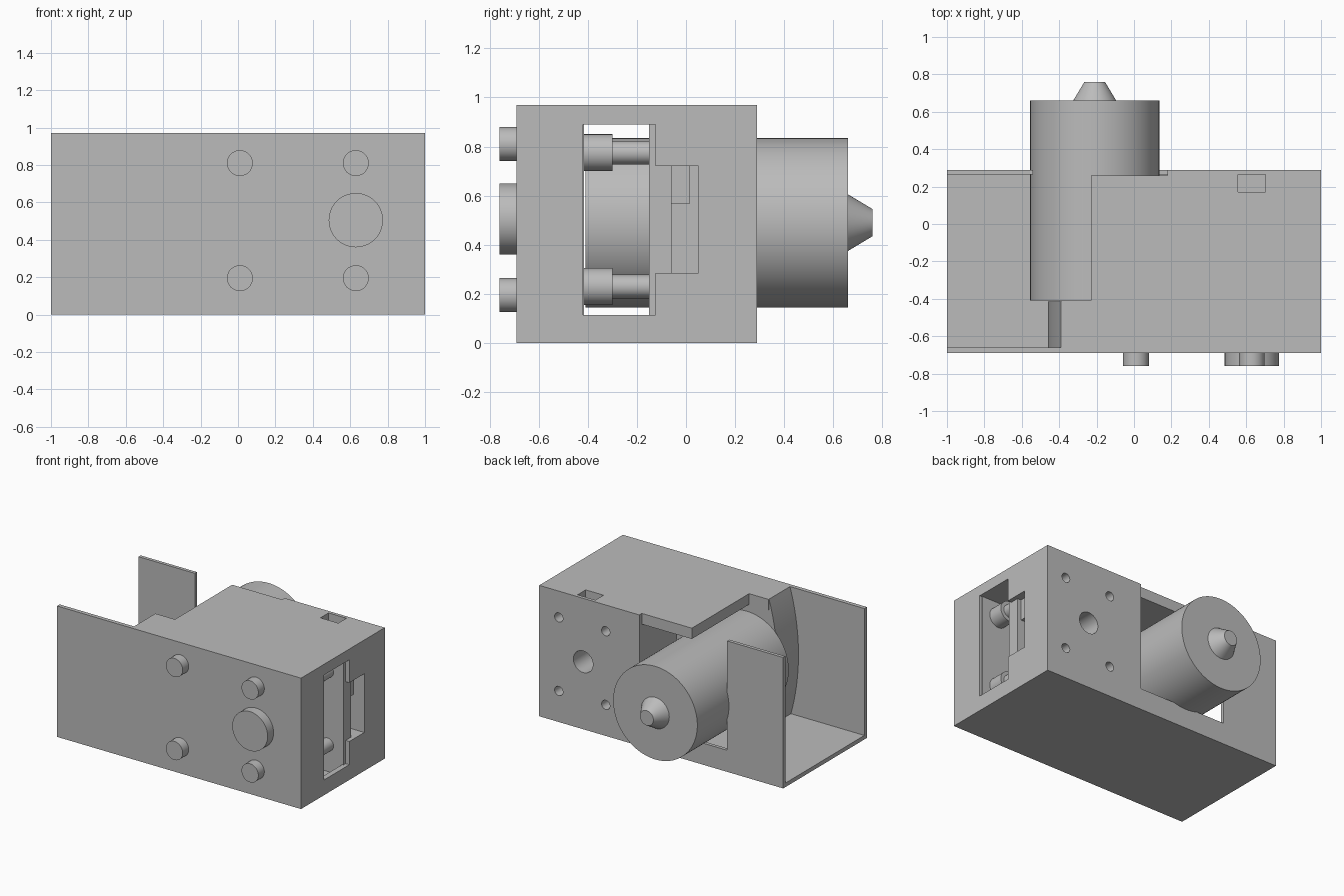
import bpy, bmesh, math
from mathutils import Matrix, Vector

old = bpy.data.objects.get("Cube")
if old:
    bpy.data.objects.remove(old, do_unlink=True)

grey = bpy.data.materials.new("plain_grey")
grey.use_nodes = True
COLOUR = (0.5, 0.5, 0.5, 1)
grey.diffuse_color = COLOUR
grey.node_tree.nodes["Principled BSDF"].inputs["Base Color"].default_value = COLOUR


def finish(name, bm):
    bmesh.ops.recalc_face_normals(bm, faces=bm.faces)
    mesh = bpy.data.meshes.new(name)
    bm.to_mesh(mesh)
    bm.free()
    mesh.materials.append(grey)
    ob = bpy.data.objects.new(name, mesh)
    bpy.context.collection.objects.link(ob)
    return ob


def box(name, x, y, z):
    bm = bmesh.new()
    bmesh.ops.create_cube(bm, size=1)
    for v in bm.verts:
        v.co = Vector([(a + b) / 2 + c * (b - a) for (a, b), c in zip((x, y, z), v.co)])
    return finish(name, bm)


def rod(name, x, z, y0, y1, r0, r1=None, sides=64):
    """Cylinder or cone running along y."""
    bm = bmesh.new()
    bmesh.ops.create_cone(bm, cap_ends=True, segments=sides, radius1=r0,
                          radius2=r0 if r1 is None else r1, depth=y1 - y0)
    turn = Matrix.Translation((x, (y0 + y1) / 2, z)) @ Matrix.Rotation(-math.pi / 2, 4, 'X')
    bmesh.ops.transform(bm, matrix=turn, verts=bm.verts)
    return smooth(finish(name, bm))


def prism(name, outline, axis, lo, hi):
    """Extrude a 2D outline along y or z."""
    bm = bmesh.new()
    place = (lambda p: (p[0], lo, p[1])) if axis == 'y' else (lambda p: (p[0], p[1], lo))
    face = bm.faces.new([bm.verts.new(place(p)) for p in outline])
    new = bmesh.ops.extrude_face_region(bm, geom=[face])["geom"]
    step = Vector((0, hi - lo, 0)) if axis == 'y' else Vector((0, 0, hi - lo))
    bmesh.ops.translate(bm, vec=step, verts=[g for g in new if isinstance(g, bmesh.types.BMVert)])
    return finish(name, bm)


def smooth(ob):
    bpy.ops.object.select_all(action='DESELECT')
    ob.select_set(True)
    bpy.context.view_layer.objects.active = ob
    bpy.ops.object.shade_smooth_by_angle(angle=math.radians(30))
    return ob


def cut(target, cutters):
    for c in cutters:
        mod = target.modifiers.new("cut", 'BOOLEAN')
        mod.operation = 'DIFFERENCE'
        mod.solver = 'EXACT'
        mod.object = c
        c.hide_render = True
        c.hide_set(True)
        c.display_type = 'WIRE'


# Thin housing walls
box("floor", (-1, 1), (-.69, .29), (0, .03))
box("front_wall", (-1, 1), (-.69, -.66), (0, .97))
box("back_flange", (-1, -.54), (.265, .29), (0, .97))
box("back_sill", (-.55, .2), (.265, .29), (0, .16))

# Stepped top plate
prism("top_plate", [(-.39, -.69), (1, -.69), (1, .29), (.18, .29), (.18, .26),
                    (-.23, .26), (-.23, -.41), (-.39, -.41)], 'z', .89, .97)
top = bpy.data.objects["top_plate"]

# Front gear housing with a bowed end
arc = [(-.46 + .07 * (2 * i / 24 - 1) ** 2, .97 * i / 24) for i in range(25)]
smooth(prism("gear_housing", arc + [(.98, .97), (.98, 0)], 'y', -.67, -.415))

# End wall with a stepped window
end = box("end_wall", (.96, 1), (-.69, .29), (0, .97))
cut(end, [box("window_cutter", (.9, 1.1), (-.42, -.125), (.113, .893)),
          box("window_step_cutter", (.9, 1.1), (-.2, .05), (.285, .72))])

# Rear mounting block with its pocket, bore, screw holes and nut slot
block = box("mounting_block", (.18, .97), (-.15, .29), (0, .97))
nut = box("nut_slot_cutter", (.557, .703), (.17, .265), (.8, 1.1))
cutters = [box("pocket_cutter", (.8, 1.1), (-.06, .05), (.285, .72)), nut,
           rod("bore_cutter", .64, .5, -.1, .4, .08)]
for x in (.455, .84):
    for z in (.23, .775):
        cutters.append(rod("screw_hole_cutter", x, z, .05, .4, .034, sides=32))
        # Stepped posts between the gear housing and the block
        rod("post_base", x, z, -.42, -.3, .075)
        rod("post_tip", x, z, -.31, -.14, .048)
cut(block, cutters)
cut(top, [nut])
box("pocket_upper_step", (.79, .94), (-.07, .015), (.565, .72))

# Motor with a tapered tail
rod("motor_body", -.21, .49, -.41, .66, .345, sides=96)
rod("motor_tail", -.21, .49, .66, .76, .115, .055)

# Front studs and hub
for x in (.01, .63):
    for z in (.195, .81):
        rod("front_stud", x, z, -.76, -.68, .069)
rod("front_hub", .63, .505, -.76, -.68, .145)
